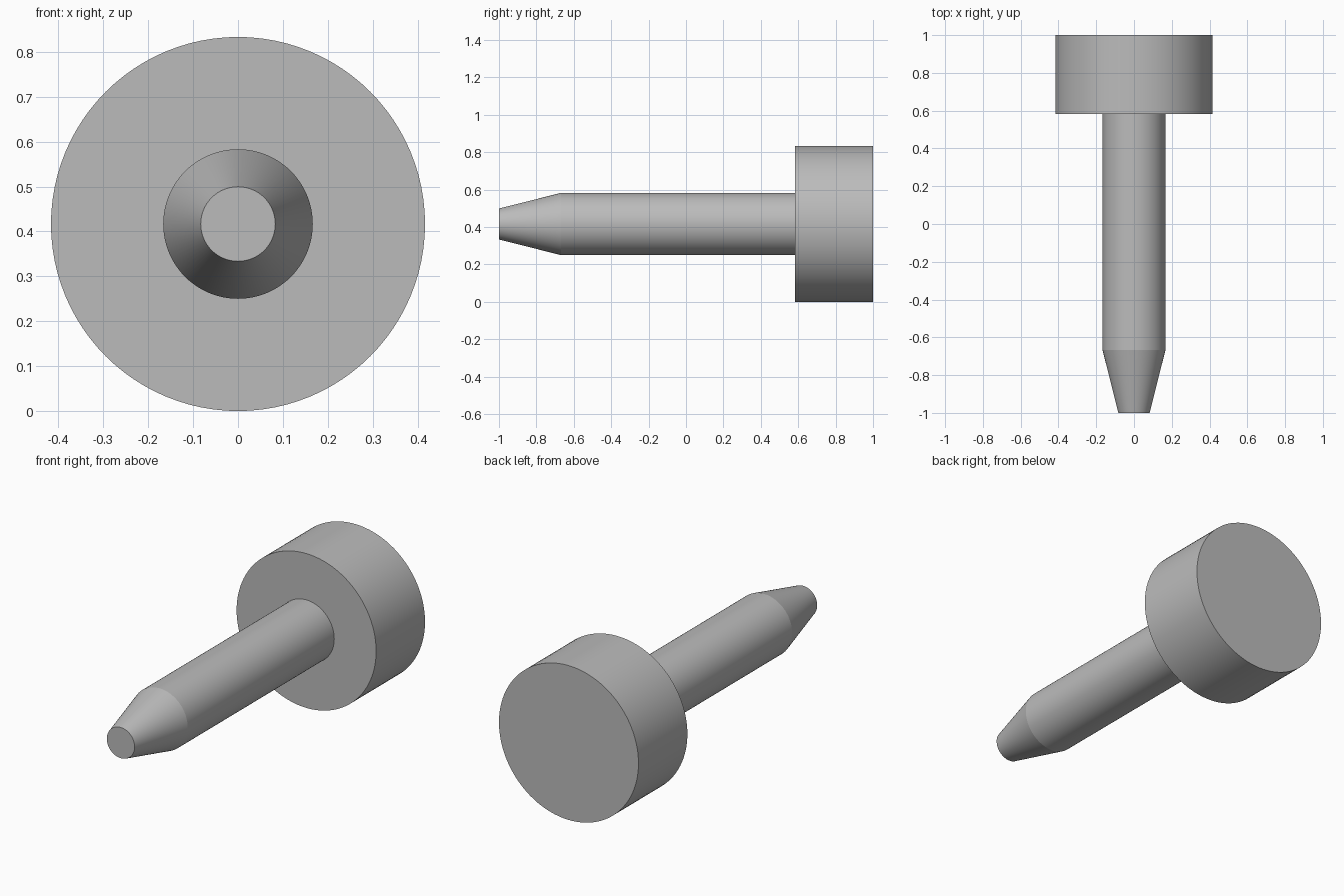
import bpy
import bmesh
import math

SEGMENTS = 96
AXIS_Z = 0.4165  # height of the shared centre line

cube = bpy.data.objects.get("Cube")
if cube:
    bpy.data.objects.remove(cube, do_unlink=True)

# Single plain grey
grey = bpy.data.materials.new("plain_grey")
grey.use_nodes = True
colour = (0.5, 0.5, 0.5, 1.0)
grey.diffuse_color = colour
grey.node_tree.nodes["Principled BSDF"].inputs["Base Color"].default_value = colour


def turned_part(name, profile):
    """Revolve (radius, y) points around the y axis and cap both ends."""
    bm = bmesh.new()
    verts = [bm.verts.new((r, y, 0)) for r, y in profile]
    edges = [bm.edges.new(pair) for pair in zip(verts, verts[1:])]
    bmesh.ops.spin(bm, geom=verts + edges, cent=(0, 0, 0), axis=(0, 1, 0),
                   angle=math.tau, steps=SEGMENTS)
    bmesh.ops.remove_doubles(bm, verts=bm.verts[:], dist=0.0001)
    bmesh.ops.holes_fill(bm, edges=bm.edges[:], sides=0)
    bmesh.ops.recalc_face_normals(bm, faces=bm.faces[:])

    mesh = bpy.data.meshes.new(name)
    bm.to_mesh(mesh)
    bm.free()
    mesh.materials.append(grey)
    part = bpy.data.objects.new(name, mesh)
    part.location.z = AXIS_Z
    bpy.context.collection.objects.link(part)

    # Smooth round walls, crisp rims and taper line
    bpy.ops.object.select_all(action="DESELECT")
    part.select_set(True)
    bpy.context.view_layer.objects.active = part
    bpy.ops.object.shade_smooth_by_angle(angle=math.radians(10))
    return part


# Wide cylindrical head at the back
turned_part("head", [(0.4165, 0.583), (0.4165, 1.0)])

# Straight shaft with a tapered, blunt tip, seated slightly into the head
turned_part("shaft", [(0.083, -1.0), (0.1665, -0.667), (0.1665, 0.6)])
